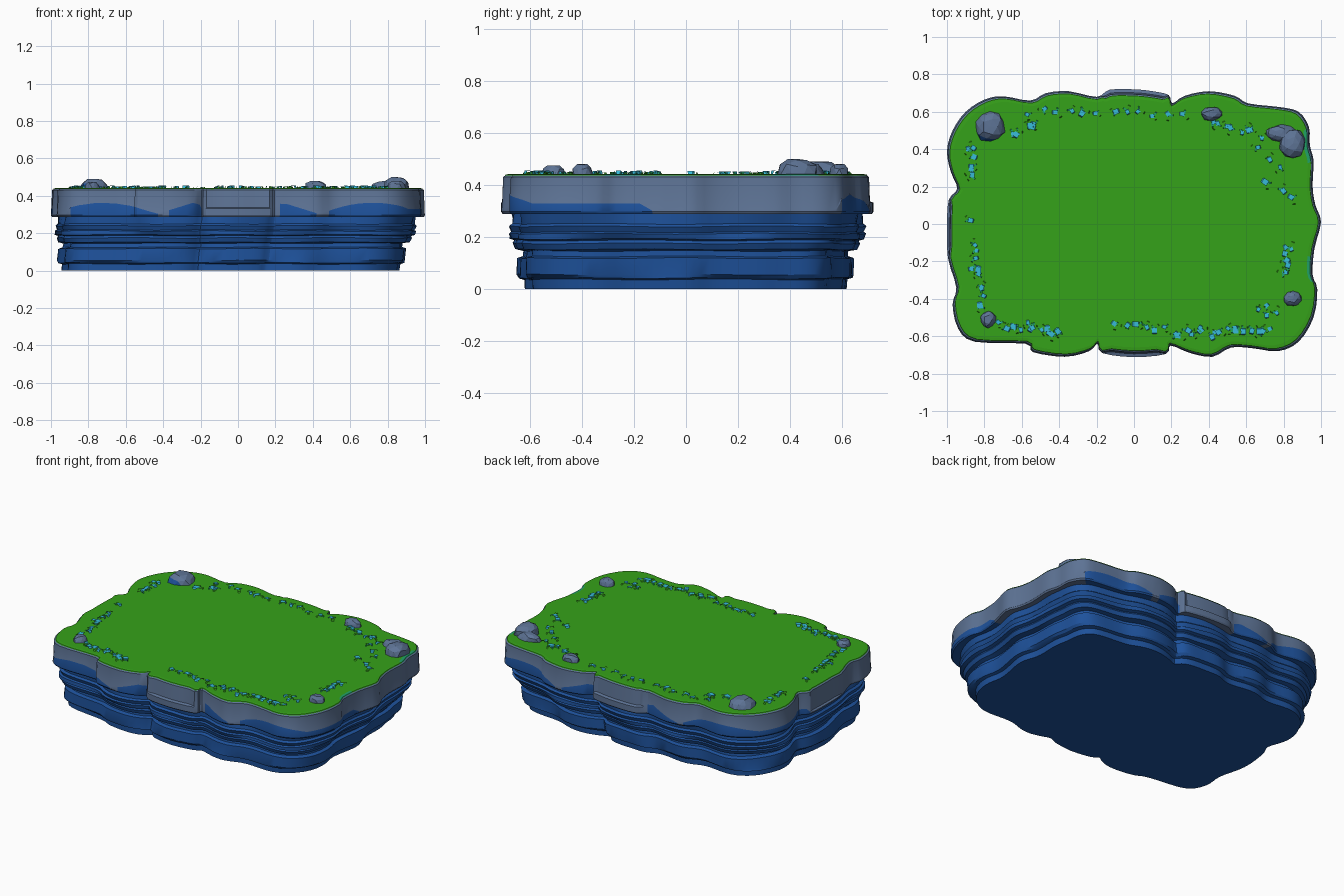
import bpy, bmesh, math, random
from mathutils import Vector

if "Cube" in bpy.data.objects:
    bpy.data.objects.remove(bpy.data.objects["Cube"])

random.seed(7)

def mat(name, col):
    m = bpy.data.materials.new(name)
    m.diffuse_color = (*col, 1)
    m.use_nodes = True
    m.node_tree.nodes["Principled BSDF"].inputs["Base Color"].default_value = m.diffuse_color
    return m

GREY = mat("grey stone", (0.110, 0.172, 0.30))
BLUE = mat("blue stone", (0.013, 0.085, 0.335))
GREEN = mat("grass green", (0.036, 0.36, 0.010))
CYAN = mat("cyan leaf", (0.04, 0.50, 0.70))
TEAL = mat("teal moss", (0.015, 0.36, 0.14))

# scalloped plan of the rim, counter-clockwise
PLAN = [(1, .01), (.97, .1), (.955, .2), (.96, .34), (.94, .42), (.935, .52), (.88, .6), (.78, .625),
        (.61, .645), (.54, .685), (.4, .71), (.27, .685), (.205, .645), (.185, .69), (.1, .71),
        (0, .72), (-.13, .718), (-.2, .68), (-.35, .71), (-.47, .7), (-.555, .66), (-.7, .683),
        (-.8, .665), (-.9, .6), (-.97, .5), (-1, .39), (-.98, .28), (-.945, .19), (-.99, .13),
        (-1, 0), (-.995, -.18), (-.95, -.34), (-.97, -.43), (-.94, -.56), (-.85, -.63),
        (-.58, -.64), (-.54, -.685), (-.37, -.71), (-.24, -.68), (-.195, -.64), (-.17, -.69),
        (0, -.712), (.17, -.695), (.195, -.65), (.3, -.69), (.42, -.71), (.52, -.66), (.64, -.665),
        (.77, -.68), (.88, -.63), (.96, -.5), (.98, -.35), (.955, -.27), (.965, -.13)]

def spline(pts, n=3):
    out, c = [], len(pts)
    for i in range(c):
        a, b, d, e = (Vector(pts[(i + k) % c]) for k in (-1, 0, 1, 2))
        for k in range(n):
            t = k / n
            out.append(b + (d - a) * (t / 2) + (a * 2 - b * 5 + d * 4 - e) * (t * t / 2)
                       + (b * 3 - a - d * 3 + e) * (t ** 3 / 2))
    return out

def soften(pts, times):
    for _ in range(times):
        pts = [(pts[i - 1] + pts[i] * 2 + pts[(i + 1) % len(pts)]) / 4 for i in range(len(pts))]
    return pts

def finish(bm, name, mats, rule=None):
    bm.normal_update()
    if rule:
        for f in bm.faces:
            f.material_index = rule(f)
    me = bpy.data.meshes.new(name)
    bm.to_mesh(me)
    bm.free()
    for m in mats:
        me.materials.append(m)
    ob = bpy.data.objects.new(name, me)
    bpy.context.collection.objects.link(ob)
    return ob

def inset(p, d):
    return Vector((p.x * (1 - d), p.y * (1 - d / .71)))

def loft(rings, bottom=False, top=False):
    """Skin through a stack of counter-clockwise rings, with optional caps."""
    bm = bmesh.new()
    vs = [[bm.verts.new(p) for p in r] for r in rings]
    n = len(vs[0])
    grid = [[bm.faces.new((lo[i], lo[(i + 1) % n], hi[(i + 1) % n], hi[i])) for i in range(n)]
            for lo, hi in zip(vs, vs[1:])]
    if bottom:
        bm.faces.new(vs[0][::-1])
    if top:
        bm.faces.new(vs[-1])
    return bm, grid

def smooth(ob, deg=25):
    bpy.ops.object.select_all(action='DESELECT')
    ob.select_set(True)
    bpy.context.view_layer.objects.active = ob
    bpy.ops.object.shade_smooth_by_angle(angle=math.radians(deg))

plan = spline(PLAN)
soft = soften(plan, 3)

# layered blue cliff: (height, inset)
STRATA = [(0, .095), (.036, .093), (.042, .072), (.055, .066), (.118, .066), (.125, .088), (.146, .09),
          (.152, .058), (.175, .048), (.186, .054), (.192, .034), (.212, .03), (.218, .04), (.24, .03),
          (.25, .042), (.292, .040)]
rings = []
for k, (z, d) in enumerate(STRATA):
    ring = []
    band = (k + 1) // 4
    for p in soft:
        a = math.atan2(p.y, p.x)
        q = inset(p, d + .004 * math.sin(7 * a + band * 2) + .003 * math.sin(17 * a + band))
        wave = .002 * math.sin(9 * a + band * 1.7) if 0 < k < len(STRATA) - 1 else 0
        lean = 1 - z / .3
        ring.append((q.x - .035 * lean, q.y - .008 * lean, z + wave))
    rings.append(ring)
bm, _ = loft(rings, bottom=True)
smooth(finish(bm, "cliff_layers", [BLUE]))

# grey stone rim: blue patches along its lower edge, ledges on the middle panels
def patch(p):
    x = abs(p.x)
    if x < .2:
        return .035
    if x > .9:                                   # short sides: blue on one half only
        return .032 if p.x * p.y < 0 and abs(p.y) > .15 else .004
    return .004 + .062 * max(0, 1 - abs(x - .24) / .2, 1 - ((x - .72) / .28) ** 2)

def ledge(p):
    front_mid = abs(p.x) < .17
    left_mid = p.x < -.9 and -.17 < p.y < .12
    return .02 if front_mid else .012 if left_mid else 0

rings = [[(*inset(p, .06), .288) for p in plan],
         [(*inset(p, .006), .288) for p in plan],
         [(*p, .297) for p in plan],
         [(*p, .297 + patch(p)) for p in plan],
         [(*inset(p, .002 + ledge(p) * .8), .303 + patch(p)) for p in plan],
         [(*inset(p, .006 + ledge(p)), .43) for p in plan],
         [(*inset(p, .016 + ledge(p)), .438) for p in plan]]
bm, grid = loft(rings)
blue = {f for row in grid[:3] for f, p in zip(row, plan) if patch(p) > .012 and abs(p.x) > .2}
smooth(finish(bm, "stone_rim", [GREY, BLUE], lambda f: int(f in blue)))

# grass top, with teal moss at two places on the right edge
def mossy(f):
    c = f.calc_center_median()
    return int(c.x > .9 and len(f.verts) == 4 and (.33 < c.y < .5 or -.31 < c.y < -.17))

bm, _ = loft([[(*inset(p, .012 + ledge(p)), .434) for p in plan],
              [(*inset(p, .015 + ledge(p)), .440) for p in plan],
              [(*inset(p, .032 + ledge(p)), .442) for p in plan]], top=True)
finish(bm, "grass_top", [GREEN, TEAL], mossy)

# faceted boulders: x, y, width, depth, top height
ROCKS = [(-.77, .52, .16, .17, .49), (.79, .485, .17, .09, .48), (.85, .43, .14, .16, .50),
         (.415, .59, .12, .075, .48), (.85, -.40, .10, .08, .48), (-.78, -.51, .085, .09, .475)]
for i, (x, y, w, d, top) in enumerate(ROCKS):
    bm = bmesh.new()
    bmesh.ops.create_icosphere(bm, subdivisions=2, radius=1)
    for v in bm.verts:
        v.co *= random.uniform(.9, 1.1)
        v.co.z = min(v.co.z, .85)
        v.co = Vector((x + v.co.x * w / 2, y + v.co.y * d / 2, .44 + v.co.z * (top - .44) / .85))
    bmesh.ops.delete(bm, geom=[v for v in bm.verts if v.co.z < .42], context='VERTS')
    finish(bm, f"boulder_{i + 1}", [GREY, BLUE],
           lambda f: int(i == 0 and f.normal.y < -.2 and f.calc_center_median().x < x + .03
                         and f.calc_center_median().z < .465))

# leaf tufts along the edges: start, end, count
RUNS = [((-.6, .6), (.3, .59), 12), ((.4, .55), (.7, .48), 8), ((-.66, .48), (-.5, .54), 5),
        ((-.88, .42), (-.86, .25), 6), ((-.88, .03), (-.87, .03), 1), ((-.87, -.1), (-.81, -.45), 10),
        ((-.72, -.53), (-.38, -.59), 13), ((-.12, -.55), (.2, -.56), 6), ((.2, -.58), (.74, -.57), 17),
        ((.65, -.45), (.76, -.47), 4), ((.83, -.1), (.8, -.28), 8), ((.69, .23), (.88, .13), 3),
        ((.62, .41), (.82, .29), 3)]
bm = bmesh.new()
for a, b, n in RUNS:
    for k in range(n):
        c = Vector(a).lerp(Vector(b), (k + .5) / n)
        c += Vector((random.uniform(-.012, .012), random.uniform(-.018, .018)))
        t0 = random.uniform(0, math.tau)
        for leaf in range(3):                     # a broad cyan leaf, then thin green and teal ones
            t = t0 + leaf * random.uniform(1.8, 2.4)
            u, s = Vector((math.cos(t), math.sin(t))), Vector((-math.sin(t), math.cos(t)))
            size = random.uniform(.8, 1.25) * (1, 1, .7)[leaf]
            h = random.uniform(.006, .012) * (1, .6, .7)[leaf]
            wide = (.013, .008, .007)[leaf]
            rows = []
            for dist, half, z in ((-.004, .6, -.004), (0, 1, h), (.024, .9, h + .001), (.030, .5, -.003)):
                rows.append([bm.verts.new((*(c + u * dist * size + s * half * wide * size * e), .442 + z))
                             for e in (1, -1)])
            for lo, hi in zip(rows, rows[1:]):
                f = bm.faces.new((lo[0], lo[1], hi[1], hi[0]))
                f.material_index = leaf
finish(bm, "leaf_tufts", [CYAN, GREEN, TEAL])
